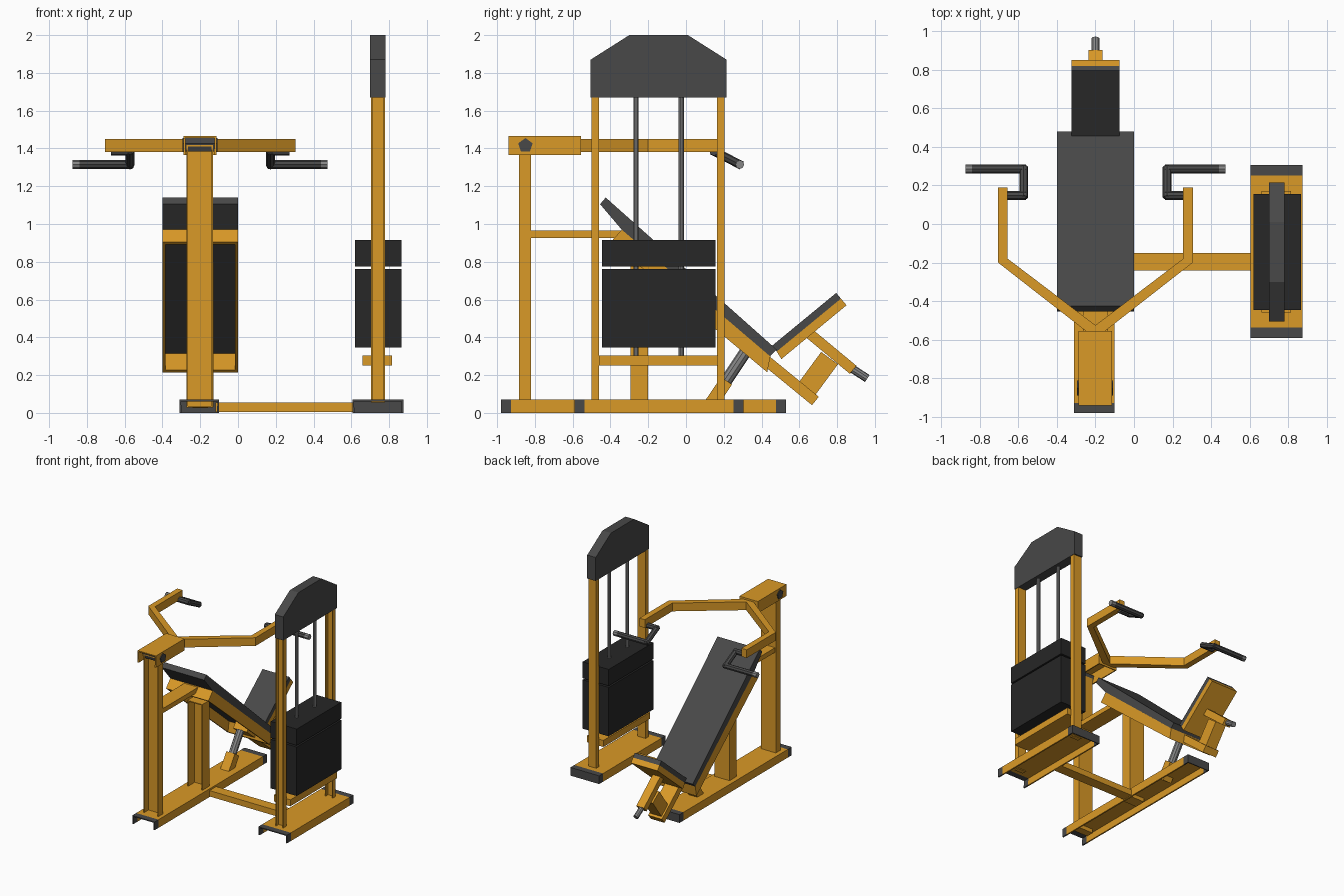
import bpy, bmesh
from mathutils import Vector

old = bpy.data.objects.get("Cube")
if old:
    bpy.data.objects.remove(old, do_unlink=True)


def material(name, r, g, b):
    m = bpy.data.materials.new(name)
    m.use_nodes = True
    m.diffuse_color = (r, g, b, 1)
    m.node_tree.nodes["Principled BSDF"].inputs["Base Color"].default_value = (r, g, b, 1)
    return m


ORANGE = material("orange_paint", 0.70, 0.32, 0.02)
GREY = material("dark_grey", 0.065, 0.065, 0.065)
BLACK = material("black", 0.02, 0.02, 0.02)
STEEL = material("steel", 0.24, 0.24, 0.24)
CX = -0.2      # centre line of the bench unit
TX = 0.74      # centre line of the weight tower


def finish(name, bm, mat):
    bmesh.ops.recalc_face_normals(bm, faces=bm.faces)
    me = bpy.data.meshes.new(name)
    bm.to_mesh(me)
    bm.free()
    me.materials.append(mat)
    ob = bpy.data.objects.new(name, me)
    bpy.context.collection.objects.link(ob)
    return ob


def box(name, x, y, z, mat, open_dirs=()):
    """Box from ranges; faces in open_dirs are removed to leave a thin channel."""
    bm = bmesh.new()
    bmesh.ops.create_cube(bm, size=1)
    bm.normal_update()
    gone = [f for f in bm.faces if any(f.normal.dot(Vector(d)) > 0.9 for d in open_dirs)]
    bmesh.ops.delete(bm, geom=gone, context='FACES')
    for v in bm.verts:
        v.co = [r[0] if c < 0 else r[1] for r, c in zip((x, y, z), v.co)]
    # keep outward normals while thickening inwards
    ob_open = bool(open_dirs)
    ob = finish(name, bm, mat)
    if ob_open:
        centre = Vector([sum(r) / 2 for r in (x, y, z)])
        me = ob.data
        if sum((p.center - centre).dot(p.normal) for p in me.polygons) < 0:
            me.flip_normals()
        mod = ob.modifiers.new("wall", 'SOLIDIFY')
        mod.thickness = 0.012
        mod.offset = -1
    return ob


def prism(name, pts, lo, hi, mat, axis='X'):
    """Extrude a (y, z) outline along x, or an (x, y) outline along z."""
    bm = bmesh.new()
    put = (lambda p, d: (d, p[0], p[1])) if axis == 'X' else (lambda p, d: (p[0], p[1], d))
    a = [bm.verts.new(put(p, lo)) for p in pts]
    b = [bm.verts.new(put(p, hi)) for p in pts]
    bm.faces.new(a)
    bm.faces.new(b)
    for i in range(len(pts)):
        j = (i + 1) % len(pts)
        bm.faces.new((a[i], a[j], b[j], b[i]))
    return finish(name, bm, mat)


def beam(name, p, q, thick, half, mat):
    """Sloping bar in the yz plane, centred on the bench."""
    p, q = Vector(p), Vector(q)
    n = (q - p).orthogonal().normalized() * thick / 2
    return prism(name, (p + n, q + n, q - n, p - n), CX - half, CX + half, mat)


def rod(name, p, q, r, mat, sides=10):
    p, q = Vector(p), Vector(q)
    bm = bmesh.new()
    bmesh.ops.create_cone(bm, cap_ends=True, segments=sides, radius1=r, radius2=r, depth=(q - p).length)
    rot = (q - p).to_track_quat('Z', 'Y')
    for v in bm.verts:
        v.co = rot @ v.co + (p + q) / 2
    return finish(name, bm, mat)


DOWN, FRONT, BACK = (0, 0, -1), (0, -1, 0), (0, 1, 0)


# Floor rails: downward channels with dark end caps, closed at the back
def floor_rail(name, x, y0, y1):
    cap, z = 0.053, (0, 0.07)
    box(name + "_front_cap", x, (y0, y0 + cap), z, GREY, (DOWN, FRONT, BACK))
    box(name, x, (y0 + cap, y1 - cap), z, ORANGE, (DOWN, FRONT, BACK))
    box(name + "_back_cap", x, (y1 - cap, y1), z, GREY, (DOWN, FRONT))


floor_rail("bench_floor_rail", (-0.31, -0.10), -0.98, 0.53)
floor_rail("tower_floor_rail", (0.605, 0.875), -0.59, 0.305)
box("floor_cross_beam", (-0.12, 0.615), (-0.24, -0.15), (0.005, 0.055), ORANGE)

# Front post, middle post and bench tie
box("front_post", (-0.272, -0.132), (-0.885, -0.82), (0.028, 1.42), ORANGE, (FRONT,))
box("middle_post", (-0.27, -0.13), (-0.295, -0.20), (0.03, 0.80), ORANGE, (FRONT,))
box("bench_tie", (-0.265, -0.135), (-0.825, -0.32), (0.925, 0.965), ORANGE)

# Pivot housing and bolt
box("pivot_housing", (-0.288, -0.115), (-0.94, -0.555), (1.365, 1.465), ORANGE, (DOWN, FRONT))
rod("pivot_bolt", (-0.295, -0.85, 1.415), (-0.108, -0.85, 1.415), 0.04, GREY, 5)

# Press arms and handles, mirrored about the bench centre line
ARM = ((0, -0.555), (0.05, -0.555), (0.505, -0.2), (0.505, 0.19),
       (0.455, 0.19), (0.455, -0.18), (0, -0.525))
HANDLE = ((0.46, 0.148, 1.385), (0.372, 0.148, 1.385), (0.372, 0.285, 1.315), (0.64, 0.285, 1.315))
for side, s in (("left", 1), ("right", -1)):
    prism(side + "_press_arm", [(CX + s * x, y) for x, y in ARM], 1.38, 1.45, ORANGE, 'Z')
    path = [Vector((CX + s * x, y, z)) for x, y, z in HANDLE]
    for i in range(3):
        d = (path[i + 1] - path[i]).normalized() * 0.012
        rod(f"{side}_handle_{i + 1}", path[i] - d, path[i + 1] + (d if i < 2 else d * 0), 0.023, GREY, 8)
    rod(side + "_handle_tip", path[3], path[3] + Vector((s * 0.035, 0, 0)), 0.023, STEEL, 8)

# Sloping bench: tapered pad over an open frame
prism("bench_pad", ((-0.425, 1.14), (0.48, 0.335), (0.445, 0.30), (-0.34, 0.97), (-0.455, 1.105)),
      -0.4, 0.0, GREY)
TL, TR, BR, BL = (-0.34, 0.97), (0.447, 0.302), (0.43, 0.215), (-0.398, 0.905)
for side, x in (("right", -0.4), ("left", -0.015)):
    prism(side + "_bench_rail", (TL, TR, BR, BL), x, x + 0.015, ORANGE)
prism("bench_frame_top", (TL, (-0.325, 0.957), (-0.383, 0.892), BL), -0.39, -0.01, ORANGE)
prism("bench_frame_bottom", (TR, BR, (0.415, 0.228), (0.43, 0.316)), -0.39, -0.01, ORANGE)

# Upturned end board
prism("end_pad", ((0.455, 0.355), (0.795, 0.635), (0.82, 0.605), (0.48, 0.325)), -0.325, -0.075, GREY)
prism("end_board", ((0.48, 0.325), (0.82, 0.605), (0.85, 0.57), (0.505, 0.285)), -0.325, -0.075, ORANGE)

# Adjuster under the end board
beam("lower_slide", (0.33, 0.354), (0.685, 0.063), 0.057, 0.065, ORANGE)
beam("slide_bracket", (0.635, 0.12), (0.76, 0.29), 0.11, 0.05, ORANGE)
beam("upper_slide", (0.65, 0.423), (0.885, 0.228), 0.055, 0.036, ORANGE)
rod("adjuster_rod", (CX, 0.87, 0.24), (CX, 0.96, 0.182), 0.022, STEEL)

# Support strut under the bench
beam("strut_sleeve", (0.13, 0.045), (0.215, 0.17), 0.07, 0.04, ORANGE)
rod("strut_rod", (CX, 0.20, 0.15), (CX, 0.32, 0.33), 0.032, STEEL)

# Weight tower
for end, y in (("front", -0.50), ("back", 0.165)):
    box(end + "_tower_post", (TX - 0.037, TX + 0.037), (y, y + 0.04), (0.055, 1.68), ORANGE, (FRONT,))
box("tower_cross_bar", (0.66, 0.815), (-0.46, 0.17), (0.25, 0.305), ORANGE)
prism("tower_cowl", ((-0.505, 1.67), (-0.505, 1.87), (-0.30, 2.0), (0.01, 2.0), (0.215, 1.87), (0.215, 1.67)),
      TX - 0.04, TX + 0.04, GREY)
for name, z in (("lower_weights", (0.345, 0.762)), ("upper_weights", (0.775, 0.915))):
    box(name, (0.62, 0.865), (-0.445, 0.155), z, BLACK)
for end, y in (("front", -0.265), ("back", -0.025)):
    rod(end + "_guide_rod", (TX, y, 0.30), (TX, y, 1.69), 0.014, STEEL)
